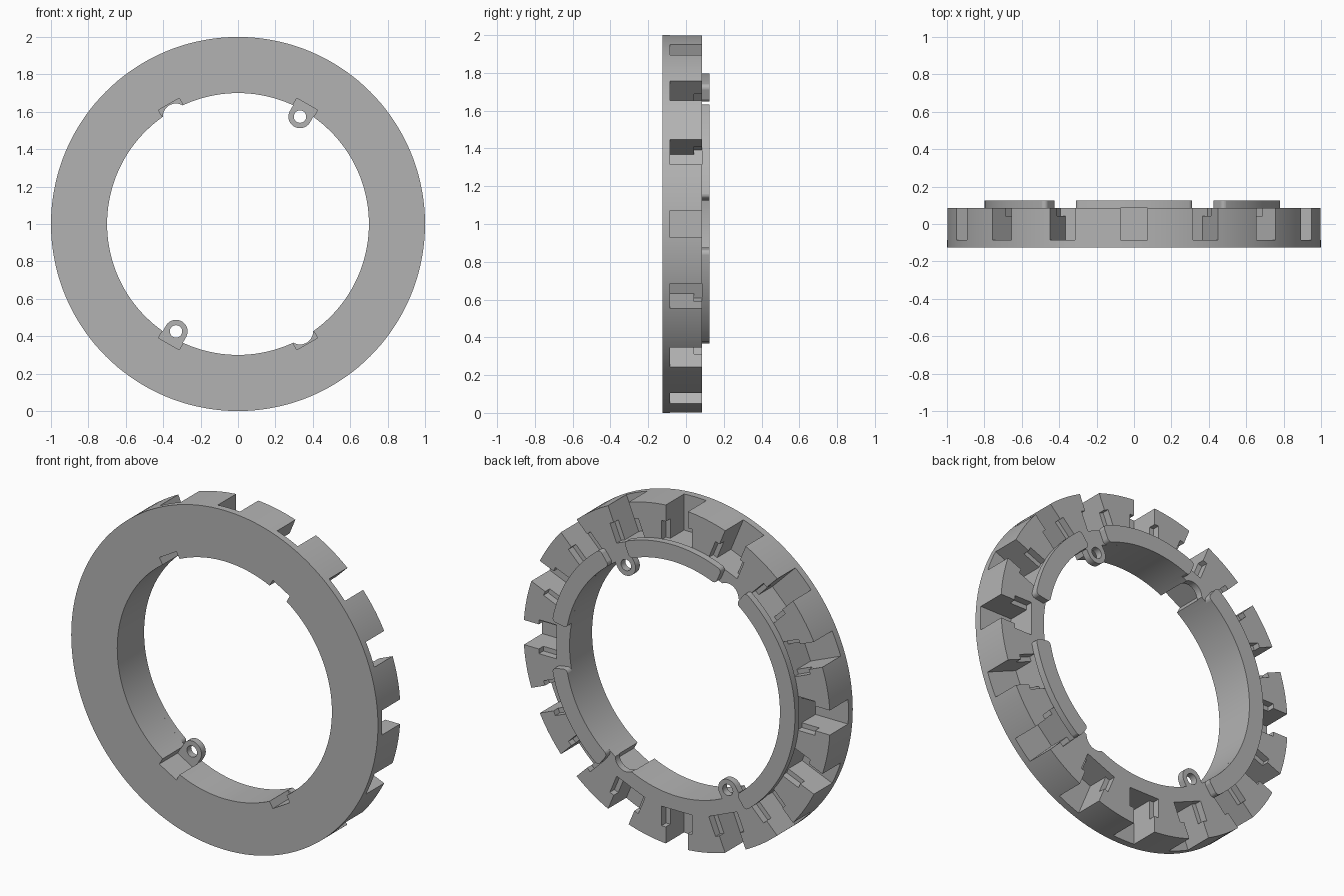
import bpy
import bmesh
from math import sin, cos, pi, radians
from mathutils import Matrix

if "Cube" in bpy.data.objects:
    bpy.data.objects.remove(bpy.data.objects["Cube"])

grey = bpy.data.materials.new("plain_grey")
grey.use_nodes = True
colour = (0.45, 0.45, 0.45, 1)
grey.diffuse_color = colour
grey.node_tree.nodes["Principled BSDF"].inputs["Base Color"].default_value = colour

FRONT, BACK, LIP_TOP = -0.125, 0.085, 0.125
INNER, OUTER = 0.70, 1.0


def make_object(name, bm):
    bmesh.ops.recalc_face_normals(bm, faces=bm.faces)
    mesh = bpy.data.meshes.new(name)
    bm.to_mesh(mesh)
    bm.free()
    mesh.materials.append(grey)
    ob = bpy.data.objects.new(name, mesh)
    bpy.context.collection.objects.link(ob)
    return ob


def add_prism(bm, outline, y0, y1):
    """Extrude an (x, z) outline, relative to the ring centre, along y."""
    face = bm.faces.new([bm.verts.new((x, y0, z + 1)) for x, z in outline])
    new = bmesh.ops.extrude_face_region(bm, geom=[face])["geom"]
    moved = [v for v in new if isinstance(v, bmesh.types.BMVert)]
    bmesh.ops.translate(bm, verts=moved, vec=(0, y1 - y0, 0))


def circle(r, n, cx=0, cz=0):
    return [(cx + r * cos(2 * pi * i / n), cz + r * sin(2 * pi * i / n)) for i in range(n)]


def radial_box(angle, r0, r1, half):
    """Rectangle running outward along a direction from the ring centre."""
    c, s = cos(radians(angle)), sin(radians(angle))
    corners = [(r0, -half), (r1, -half), (r1, half), (r0, half)]
    return [(r * c - t * s, r * s + t * c) for r, t in corners]


def prisms(name, outlines, y0, y1):
    bm = bmesh.new()
    for outline in outlines:
        add_prism(bm, outline, y0, y1)
    return make_object(name, bm)


def boolean(target, other, operation):
    mod = target.modifiers.new(operation, "BOOLEAN")
    mod.operation, mod.solver, mod.object = operation, "EXACT", other
    bpy.context.view_layer.objects.active = target
    bpy.ops.object.modifier_apply(modifier=mod.name)
    bpy.data.objects.remove(other)


def smooth(ob):
    bpy.ops.object.select_all(action="DESELECT")
    ob.select_set(True)
    bpy.context.view_layer.objects.active = ob
    bpy.ops.object.shade_smooth_by_angle(angle=radians(25))


# Ring body with its central opening
ring = prisms("ring_body", [circle(OUTER, 144)], FRONT, BACK)
boolean(ring, prisms("opening", [circle(INNER, 144)], -0.3, 0.3), "DIFFERENCE")

# Sixteen rim pockets, each with a shallow groove in both side walls
steps = [i * 22.5 for i in range(16)]
pockets = prisms("pockets", [radial_box(a, 0.785, 1.1, 0.0725) for a in steps], -0.085, 0.2)
boolean(ring, pockets, "DIFFERENCE")
grooves = prisms("grooves", [radial_box(a, 0.785, 0.9, 0.1) for a in steps], 0.043, 0.2)
boolean(ring, grooves, "DIFFERENCE")

# Recesses in the inner wall in front of each mounting eyelet
eyelets = [(60, 0.062, 0.033), (120, 0.097, 0.07), (240, 0.062, 0.033), (300, 0.097, 0.07)]
EYE_R, EYE_FRONT = 0.663, 0.045
recesses = [radial_box(a, 0.6, 0.74, 0.064) for a, _, _ in eyelets]
boolean(ring, prisms("recesses", recesses, -0.3, EYE_FRONT), "DIFFERENCE")

# Mounting eyelets: a tab with a round end, drilled through
for a, size, hole in eyelets:
    cx, cz = EYE_R * cos(radians(a)), EYE_R * sin(radians(a))
    tab = prisms("eyelet_tab", [radial_box(a, EYE_R, 0.72, 0.062)], EYE_FRONT, BACK)
    disc = prisms("eyelet_disc", [circle(size, 48, cx, cz)], EYE_FRONT, BACK)
    boolean(disc, tab, "UNION")
    boolean(ring, disc, "UNION")
    drill = prisms("drill", [circle(hole, 48, cx, cz)], -0.3, 0.3)
    boolean(ring, drill, "DIFFERENCE")
smooth(ring)

# Raised lip segments on the back, with rounded ends
segments = {"top_lip": (66.5, 113.5), "right_lip": (126.5, 233.5),
            "upper_left_lip": (10, 53.5), "lower_left_lip": (-52.5, -10)}
for name, (a0, a1) in segments.items():
    n = int((a1 - a0) / 2.5)
    angles = [radians(a0 + (a1 - a0) * i / n) for i in range(n + 1)]
    outline = [(0.798 * cos(t), 0.798 * sin(t)) for t in angles]
    outline += [(INNER * cos(t), INNER * sin(t)) for t in reversed(angles)]
    lip = prisms(name, [outline], BACK, LIP_TOP)
    bev = lip.modifiers.new("round_ends", "BEVEL")
    bev.width, bev.segments, bev.limit_method = 0.022, 4, "ANGLE"
    bev.angle_limit = radians(60)
    # Round only the upright corner edges
    weights = lip.data.attributes.new("bevel_weight_edge", "FLOAT", "EDGE")
    ends = [(r * cos(radians(a)), r * sin(radians(a)) + 1) for r in (0.798, INNER) for a in (a0, a1)]
    for e in lip.data.edges:
        p, q = (lip.data.vertices[i].co for i in e.vertices)
        upright = abs(p.y - q.y) > 0.01
        if upright and any(abs(p.x - x) + abs(p.z - z) < 1e-4 for x, z in ends):
            weights.data[e.index].value = 1
    bev.limit_method = "WEIGHT"
    smooth(lip)
